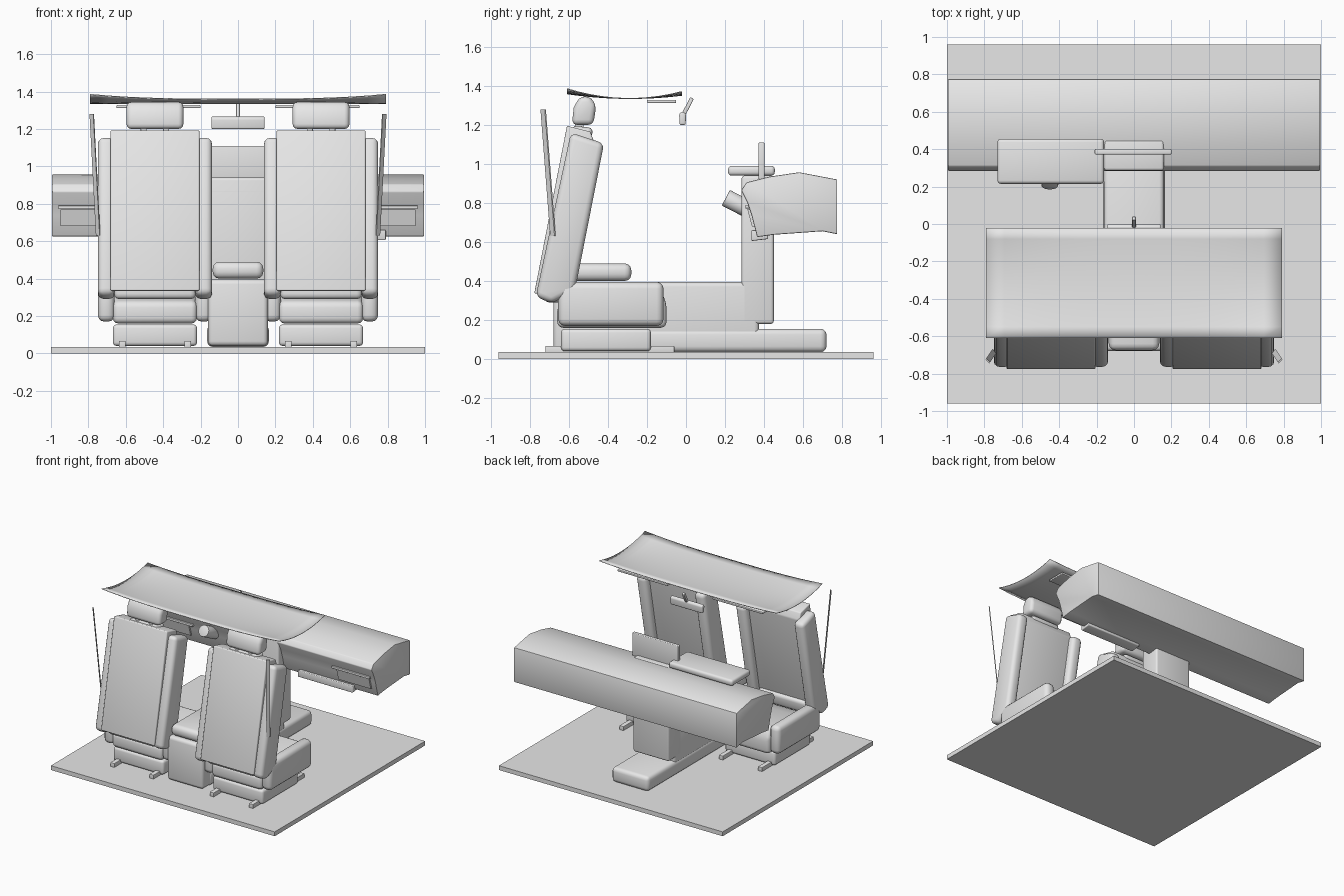
import bpy, bmesh, math

grey = bpy.data.materials.new("plain grey")
grey.diffuse_color = (0.8, 0.8, 0.8, 1)


def finish(name, bm, bevel=0.0, segs=3):
    bmesh.ops.recalc_face_normals(bm, faces=bm.faces)
    if bevel:
        sharp = [e for e in bm.edges if e.calc_face_angle(0) > math.radians(25)]
        bmesh.ops.bevel(bm, geom=sharp, offset=bevel, segments=segs,
                        affect='EDGES', profile=0.5, clamp_overlap=True)
    me = bpy.data.meshes.new(name)
    bm.to_mesh(me)
    bm.free()
    me.materials.append(grey)
    ob = bpy.data.objects.new(name, me)
    bpy.context.collection.objects.link(ob)
    bpy.context.view_layer.objects.active = ob
    ob.select_set(True)
    bpy.ops.object.shade_smooth_by_angle(angle=math.radians(35))
    ob.select_set(False)
    return ob


def prism(name, x0, x1, pts, bevel=0.0, segs=3):
    """Side profile of (y, z) points extruded across x."""
    bm = bmesh.new()
    a = [bm.verts.new((x0, y, z)) for y, z in pts]
    b = [bm.verts.new((x1, y, z)) for y, z in pts]
    n = len(pts)
    bm.faces.new(a)
    bm.faces.new(b[::-1])
    for i in range(n):
        bm.faces.new((a[i], b[i], b[(i + 1) % n], a[(i + 1) % n]))
    return finish(name, bm, bevel, segs)


def box(name, x0, x1, y0, y1, z0, z1, bevel=0.0):
    return prism(name, x0, x1, [(y0, z0), (y1, z0), (y1, z1), (y0, z1)], bevel)


# Floor
box("floor", -1, 1, -0.96, 0.96, 0, 0.035)

# Dashboard with concave front, faceted top
prism("dashboard", -0.995, 0.995, [
    (0.365, 0.625), (0.45, 0.637), (0.70, 0.655), (0.775, 0.64), (0.775, 0.92),
    (0.58, 0.957), (0.43, 0.935), (0.31, 0.905), (0.283, 0.865), (0.315, 0.80), (0.335, 0.74)], 0.006, 2)
# Side vents and glovebox
for s in (-1, 1):
    box("vent_lip", min(s * .62, s * .96), max(s * .62, s * .96), 0.305, 0.36, 0.772, 0.79, 0.003)
    prism("vent_panel", min(s * .66, s * .95), max(s * .66, s * .95),
          [(0.338, 0.68), (0.37, 0.68), (0.35, 0.77), (0.314, 0.77)])
prism("glovebox", 0.30, 0.79, [(0.335, 0.605), (0.42, 0.615), (0.42, 0.66), (0.335, 0.66)], 0.006)

# Instrument hood, steering stub and screen
box("instrument_hood", -0.73, -0.16, 0.215, 0.455, 0.94, 0.99, 0.018)
bm = bmesh.new()
bmesh.ops.create_cone(bm, cap_ends=True, segments=24, radius1=0.045, radius2=0.045, depth=0.16)
column = finish("steering_stub", bm, 0.004, 2)
column.location = (-0.45, 0.275, 0.79)
column.rotation_euler = (math.radians(63), 0, 0)
box("screen", -0.21, 0.20, 0.372, 0.402, 0.92, 1.11, 0.006)

# Centre console
box("console_column", -0.16, 0.16, 0.285, 0.45, 0.18, 0.94, 0.015)
prism("console_tunnel", -0.16, 0.16,
      [(-0.68, 0.04), (0.375, 0.04), (0.375, 0.395), (-0.68, 0.395)], 0.025)
box("console_base", -0.165, 0.165, -0.60, 0.72, 0.035, 0.155, 0.03)
box("armrest", -0.135, 0.135, -0.675, -0.28, 0.40, 0.49, 0.035)


# Seats
def seat(c):
    box("seat_base", c - .225, c + .225, -0.64, -0.18, 0.04, 0.155, 0.02)
    for s in (-1, 1):
        r = c + s * .175
        box("seat_rail", r - .018, r + .018, -0.72, -0.06, 0.03, 0.067, 0.003)
        # cushion and backrest side bolsters
        a, b = sorted((c + s * .215, c + s * .305))
        box("cushion_bolster", a, b, -0.655, -0.115, 0.17, 0.395, 0.035)
        prism("back_bolster", a, b, [(-0.77, 0.32), (-0.69, 0.285), (-0.57, 0.345), (-0.42, 1.105),
                                     (-0.59, 1.16)], 0.03)
        p = c + s * .06
        prism("headrest_post", p - .016, p + .016,
              [(-0.575, 1.15), (-0.53, 1.15), (-0.52, 1.24), (-0.565, 1.24)], 0.006)
    prism("cushion", c - .225, c + .225, [(-0.66, 0.16), (-0.10, 0.16), (-0.10, 0.29), (-0.14, 0.37),
                                          (-0.50, 0.32), (-0.66, 0.275)], 0.03)
    prism("lumbar_roll", c - .22, c + .22, [(-0.73, 0.29), (-0.60, 0.29), (-0.58, 0.40), (-0.72, 0.40)], 0.03)
    prism("backrest", c - .238, c + .238, [(-0.778, 0.335), (-0.62, 0.335), (-0.47, 1.11), (-0.49, 1.165),
                                           (-0.61, 1.195)], 0.008)
    prism("headrest_collar", c - .13, c + .13,
          [(-0.595, 1.13), (-0.485, 1.13), (-0.475, 1.185), (-0.585, 1.195)], 0.025)
    prism("headrest", c - .152, c + .152, [(-0.585, 1.20), (-0.475, 1.20), (-0.46, 1.30), (-0.49, 1.345),
                                           (-0.545, 1.345), (-0.575, 1.29)], 0.03)


for c in (-0.444, 0.444):
    seat(c)

# Seat belts: slanted thin straps
for s in (-1, 1):
    bm = bmesh.new()
    ends = [[bm.verts.new((s * (x + dx), y + dy, z)) for dx, dy in
             ((-.012, -.008), (-.008, -.014), (.012, .008), (.008, .014))]
            for x, y, z in ((0.782, -0.732, 1.28), (0.748, -0.682, 0.63))]
    bm.faces.new(ends[0])
    bm.faces.new(ends[1][::-1])
    for i in range(4):
        j = (i + 1) % 4
        bm.faces.new((ends[0][i], ends[1][i], ends[1][j], ends[0][j]))
    finish("seat_belt", bm)

# Roof lining: thin sheet rising towards its corners
bm = bmesh.new()
NX, NY = 16, 10
grid = []
for j in range(NY + 1):
    v = 2 * j / NY - 1
    row = []
    for i in range(NX + 1):
        u = 2 * i / NX - 1
        z = 1.338 + 0.02 * v * v - 0.004 * v + 0.022 * u * u * abs(u) * (v * v - 0.15 * v)
        row.append(bm.verts.new((0.792 * u, -0.315 + 0.293 * v, z)))
    grid.append(row)
for j in range(NY):
    for i in range(NX):
        bm.faces.new((grid[j][i], grid[j][i + 1], grid[j + 1][i + 1], grid[j + 1][i]))
roof = finish("roof_lining", bm)
mod = roof.modifiers.new("thickness", 'SOLIDIFY')
mod.thickness = 0.005

# Sun visors and mirror
for x0, x1 in ((-0.65, -0.20), (0.20, 0.65)):
    box("sun_visor", x0, x1, -0.20, -0.05, 1.312, 1.328, 0.005)
prism("mirror", -0.143, 0.143, [(-0.033, 1.20), (-0.002, 1.20), (0.0, 1.255), (-0.018, 1.27),
                                (-0.035, 1.255)], 0.008)
prism("mirror_stem", -0.01, 0.01, [(-0.02, 1.262), (0.0, 1.255), (0.04, 1.332), (0.022, 1.342)], 0.003)
